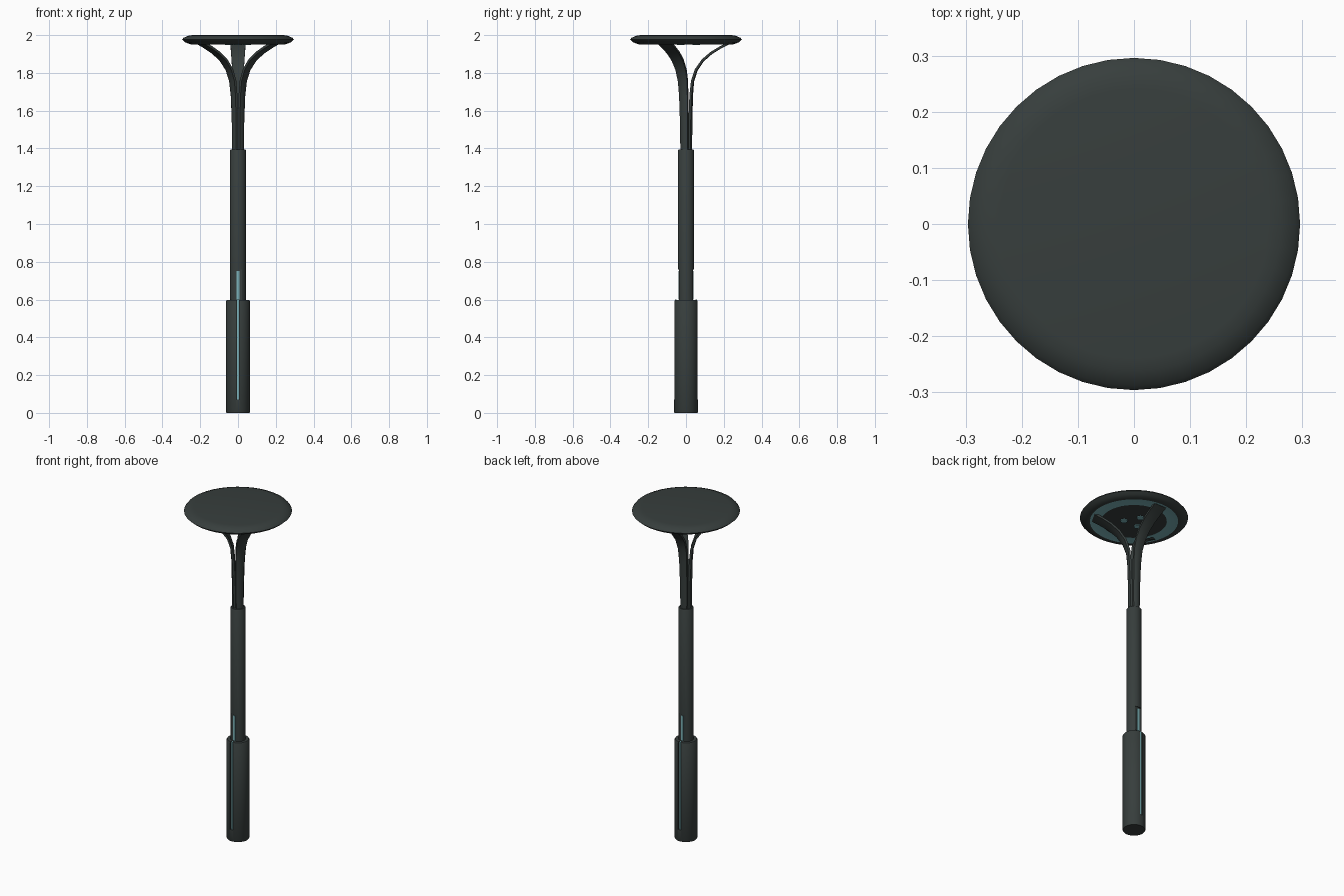
import bpy
import bmesh
from math import cos, sin, pi, radians
from mathutils import Vector, Matrix

if "Cube" in bpy.data.objects:
    bpy.data.objects.remove(bpy.data.objects["Cube"])


def material(name, rgb):
    m = bpy.data.materials.new(name)
    m.use_nodes = True
    m.diffuse_color = (*rgb, 1)
    m.node_tree.nodes["Principled BSDF"].inputs["Base Color"].default_value = (*rgb, 1)
    return m


dark = material("dark grey metal", (0.038, 0.048, 0.046))
glass = material("pale teal glass", (0.20, 0.45, 0.48))


def finish(name, bm, mats, smooth=True):
    bmesh.ops.recalc_face_normals(bm, faces=bm.faces)
    mesh = bpy.data.meshes.new(name)
    bm.to_mesh(mesh)
    bm.free()
    for m in mats:
        mesh.materials.append(m)
    ob = bpy.data.objects.new(name, mesh)
    bpy.context.collection.objects.link(ob)
    if smooth:
        activate(ob)
        bpy.ops.object.shade_smooth_by_angle(angle=radians(35))
    return ob


def activate(ob):
    bpy.ops.object.select_all(action="DESELECT")
    ob.select_set(True)
    bpy.context.view_layer.objects.active = ob


def lathe(name, profile, sides=32, mats=(dark,), rule=None):
    """Closed turned solid from (radius, height) pairs, capped at both ends."""
    bm = bmesh.new()
    rings = [[bm.verts.new((r * cos(2 * pi * i / sides), r * sin(2 * pi * i / sides), z))
              for i in range(sides)] for r, z in profile]
    for k, (a, b) in enumerate(zip(rings, rings[1:])):
        for i in range(sides):
            j = (i + 1) % sides
            f = bm.faces.new((a[i], a[j], b[j], b[i]))
            f.material_index = rule(k) if rule else 0
    bm.faces.new(rings[0])
    bm.faces.new(rings[-1])
    return finish(name, bm, mats)


def box(name, size, centre, mat):
    bm = bmesh.new()
    bmesh.ops.create_cube(bm, size=1, matrix=Matrix.Translation(centre) @ Matrix.Diagonal((*size, 1)))
    return finish(name, bm, [mat], smooth=False)


def cut(target, size, centre):
    cutter = box("cutter", size, centre, dark)
    cutter.hide_render = True
    mod = target.modifiers.new("slot", "BOOLEAN")
    mod.operation = "DIFFERENCE"
    mod.solver = "EXACT"
    mod.object = cutter
    activate(target)
    bpy.ops.object.modifier_apply(modifier=mod.name)
    bpy.data.objects.remove(cutter)


# Base sleeve and upper pole
base = lathe("base_sleeve", [(0.061, 0), (0.063, 0.004), (0.063, 0.592), (0.059, 0.598)])
pole = lathe("pole", [(0.042, 0.55), (0.042, 1.39), (0.039, 1.395)])

# Slots with glass strips, on the front and the back
for side, label in ((-1, "front"), (1, "back")):
    cut(base, (0.018, 0.03, 0.56), (0, side * 0.067, 0.35))
    cut(pole, (0.2, 0.03, 0.2), (0, side * 0.051, 0.66))
    box(label + "_base_light", (0.009, 0.008, 0.53), (0, side * 0.053, 0.335), glass)
    box(label + "_pole_light", (0.014, 0.006, 0.15), (0, side * 0.0355, 0.675), glass)

# Glass core between the feet of the arms
lathe("glass_core", [(0.022, 1.39), (0.018, 1.48), (0.006, 1.58)], 16, [glass])


# Curved strap arms: radius, height, half width, crosswise bulge
arm_path = [(0.026, 1.38, 0.021, 0.009), (0.028, 1.55, 0.023, 0.009),
            (0.031, 1.68, 0.025, 0.007), (0.037, 1.755, 0.028, 0.005),
            (0.056, 1.815, 0.031, 0.004), (0.09, 1.865, 0.034, 0.003),
            (0.135, 1.905, 0.037, 0.002), (0.185, 1.936, 0.039, 0.001),
            (0.225, 1.956, 0.04, 0.001)]


def arm(name, angle, thickness=0.012):
    bm = bmesh.new()
    out = Vector((cos(angle), sin(angle), 0))
    across = Vector((-sin(angle), cos(angle), 0))
    up = Vector((0, 0, 1))
    sections = []
    for k, (r, z, w, bulge) in enumerate(arm_path):
        lo = arm_path[max(k - 1, 0)]
        hi = arm_path[min(k + 1, len(arm_path) - 1)]
        along = (out * (hi[0] - lo[0]) + up * (hi[1] - lo[1])).normalized()
        normal = along.cross(across).normalized()
        if normal.dot(out) < 0:
            normal = -normal
        c = out * r + up * z
        steps = (-1, -0.5, 0, 0.5, 1)
        outer = [c + across * w * t + normal * (thickness / 2 - bulge * t * t) for t in steps]
        inner = [p - normal * thickness for p in reversed(outer)]
        sections.append([bm.verts.new(p) for p in outer + inner])
    for a, b in zip(sections, sections[1:]):
        for i in range(len(a)):
            j = (i + 1) % len(a)
            bm.faces.new((a[i], a[j], b[j], b[i]))
    bm.faces.new(sections[0])
    bm.faces.new(sections[-1])
    return finish(name, bm, [dark])


for label, degrees in (("back", 90), ("right", 210), ("left", 330)):
    arm(label + "_arm", radians(degrees))

# Lamp disc, with the glass ring underneath as its own band
lathe("lamp_disc",
      [(0.18, 1.953), (0.242, 1.953), (0.25, 1.951), (0.28, 1.962), (0.296, 1.976),
       (0.288, 1.986), (0.262, 1.997), (0.24, 2.0)],
      40, [dark, glass], lambda k: 1 if k == 0 else 0)

# Small spotlights under the disc
for i, degrees in enumerate((90, 210, 330)):
    spot = lathe("spotlight_%d" % (i + 1), [(0.02, 1.948), (0.02, 1.955)], 16, [glass])
    spot.location = (0.055 * cos(radians(degrees)), 0.055 * sin(radians(degrees)), 0)
